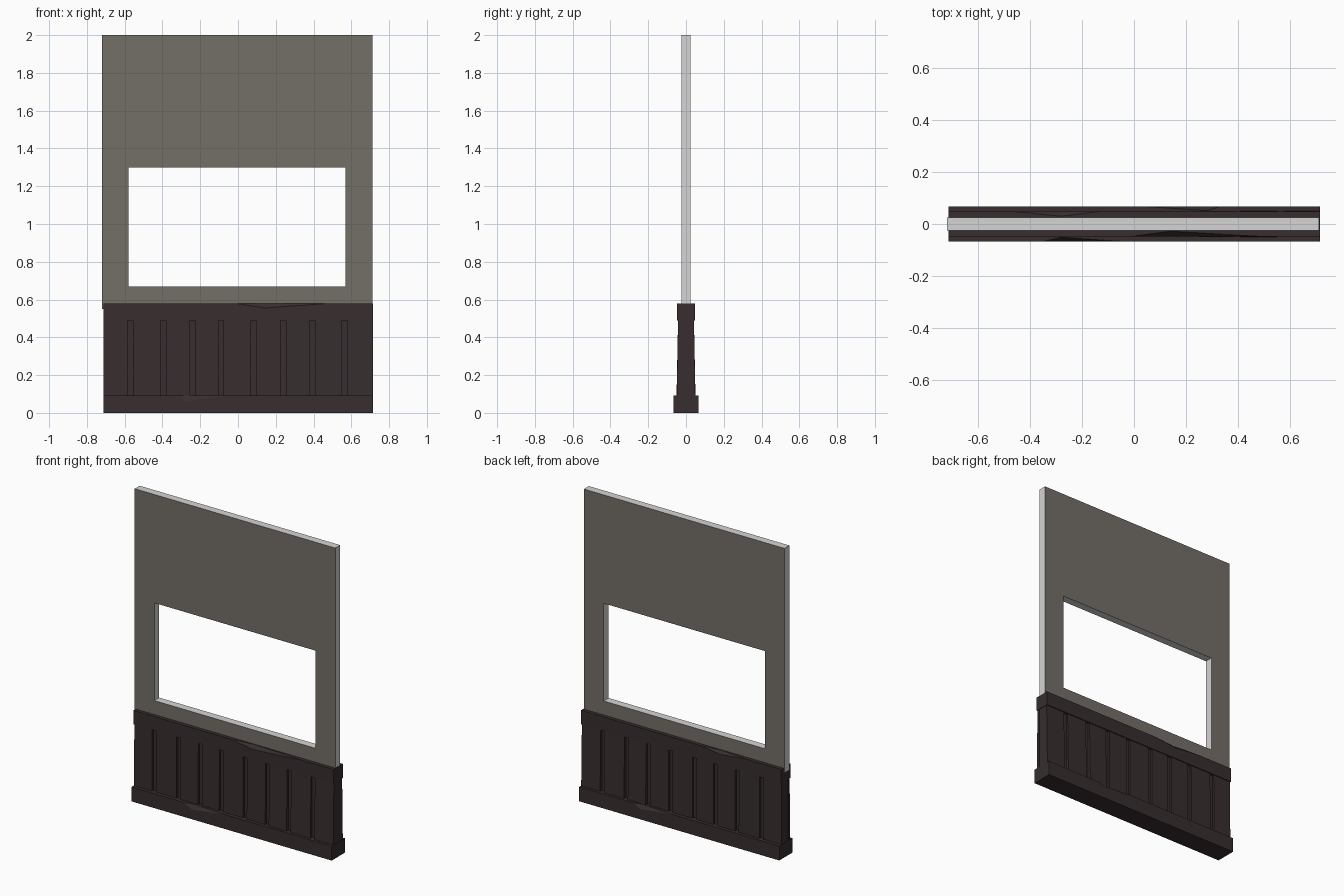
import bpy, bmesh, random
from mathutils import Vector

if "Cube" in bpy.data.objects:
    bpy.data.objects.remove(bpy.data.objects["Cube"])

random.seed(4)


def material(name, col):
    m = bpy.data.materials.new(name)
    m.diffuse_color = (*col, 1)
    m.use_nodes = True
    m.node_tree.nodes["Principled BSDF"].inputs["Base Color"].default_value = m.diffuse_color
    return m


PLASTER = material("taupe_plaster", (0.175, 0.158, 0.135))
EDGE = material("pale_edge", (0.66, 0.66, 0.66))
WOOD = material("dark_wood", (0.038, 0.027, 0.028))


def finish(bm, name, mats):
    bmesh.ops.recalc_face_normals(bm, faces=bm.faces)
    me = bpy.data.meshes.new(name)
    bm.to_mesh(me)
    bm.free()
    for m in mats:
        me.materials.append(m)
    ob = bpy.data.objects.new(name, me)
    bpy.context.collection.objects.link(ob)
    return ob


def box(name, x0, x1, y0, y1, z0, z1, mat=WOOD):
    bm = bmesh.new()
    bmesh.ops.create_cube(bm, size=1)
    for v in bm.verts:
        v.co = Vector((x0 if v.co.x < 0 else x1,
                       y0 if v.co.y < 0 else y1,
                       z0 if v.co.z < 0 else z1))
    return finish(bm, name, [mat])


def chip(target, xa, xb, xp, y, z, depth, drop):
    """Knock a shallow splinter out of a top edge with a tetrahedral cutter."""
    s = 1 if y > 0 else -1
    e = 0.002
    bm = bmesh.new()
    for p in ((xa, y + s * e, z + e), (xb, y + s * e, z + e),
              (xp, y + s * e, z - drop), (xp, y - s * depth, z + e)):
        bm.verts.new(p)
    bmesh.ops.convex_hull(bm, input=bm.verts)
    cutter = finish(bm, target.name + "_chip_cutter", [WOOD])
    cutter.hide_render = True
    cutter.hide_set(True)
    mod = target.modifiers.new("chip", 'BOOLEAN')
    mod.operation = 'DIFFERENCE'
    mod.solver = 'EXACT'
    mod.object = cutter


# Plaster wall with window opening: grid of cells minus the middle, extruded
xs, zs = (-0.72, -0.58, 0.57, 0.712), (0.55, 0.67, 1.30, 2.0)
bm = bmesh.new()
grid = [[bm.verts.new((x, -0.025, z)) for x in xs] for z in zs]
for j in range(3):
    for i in range(3):
        if (i, j) != (1, 1):
            bm.faces.new((grid[j][i], grid[j][i + 1], grid[j + 1][i + 1], grid[j + 1][i]))
ext = bmesh.ops.extrude_face_region(bm, geom=bm.faces[:], use_keep_orig=True)
for v in ext["geom"]:
    if isinstance(v, bmesh.types.BMVert):
        v.co.y = 0.025
bm.normal_update()
for f in bm.faces:
    f.material_index = 0 if abs(f.normal.y) > 0.5 else 1
finish(bm, "plaster_wall", [PLASTER, EDGE])

# Wainscot rails and core
L, R = -0.713, 0.716
base = box("base_rail", L, R, -0.067, 0.067, 0, 0.093)
rail = box("top_rail", L, R, -0.048, 0.048, 0.49, 0.58)
box("panel_core", L + 0.004, R - 0.004, -0.03, 0.03, 0.08, 0.50)

# Splintered edges
chip(rail, -0.04, 0.55, 0.14, -0.048, 0.58, 0.022, 0.027)
chip(rail, -0.50, -0.10, -0.28, 0.048, 0.58, 0.020, 0.02)
chip(base, -0.36, 0.0, -0.28, -0.067, 0.093, 0.017, 0.035)
chip(base, 0.0, 0.34, 0.28, 0.067, 0.093, 0.017, 0.03)

# Vertical planks on both sides, separated by narrow grooves, slightly leaning
gaps = (-0.57, -0.395, -0.24, -0.09, 0.08, 0.24, 0.395, 0.565)
for side, label in ((-1, "front"), (1, "back")):
    left = [L + 0.002] + [g + 0.014 for g in gaps]
    right = [g - 0.014 for g in gaps] + [R - 0.002]
    for k, (a, b) in enumerate(zip(left, right)):
        plank = box(f"{label}_plank_{k + 1}", a, b,
                    min(side * 0.028, side * 0.042), max(side * 0.028, side * 0.042),
                    0.085, 0.495)
        low = random.uniform(0.0, 0.009)
        for v in plank.data.vertices:
            if abs(v.co.y) > 0.04 and v.co.z < 0.2:
                v.co.y += side * low
